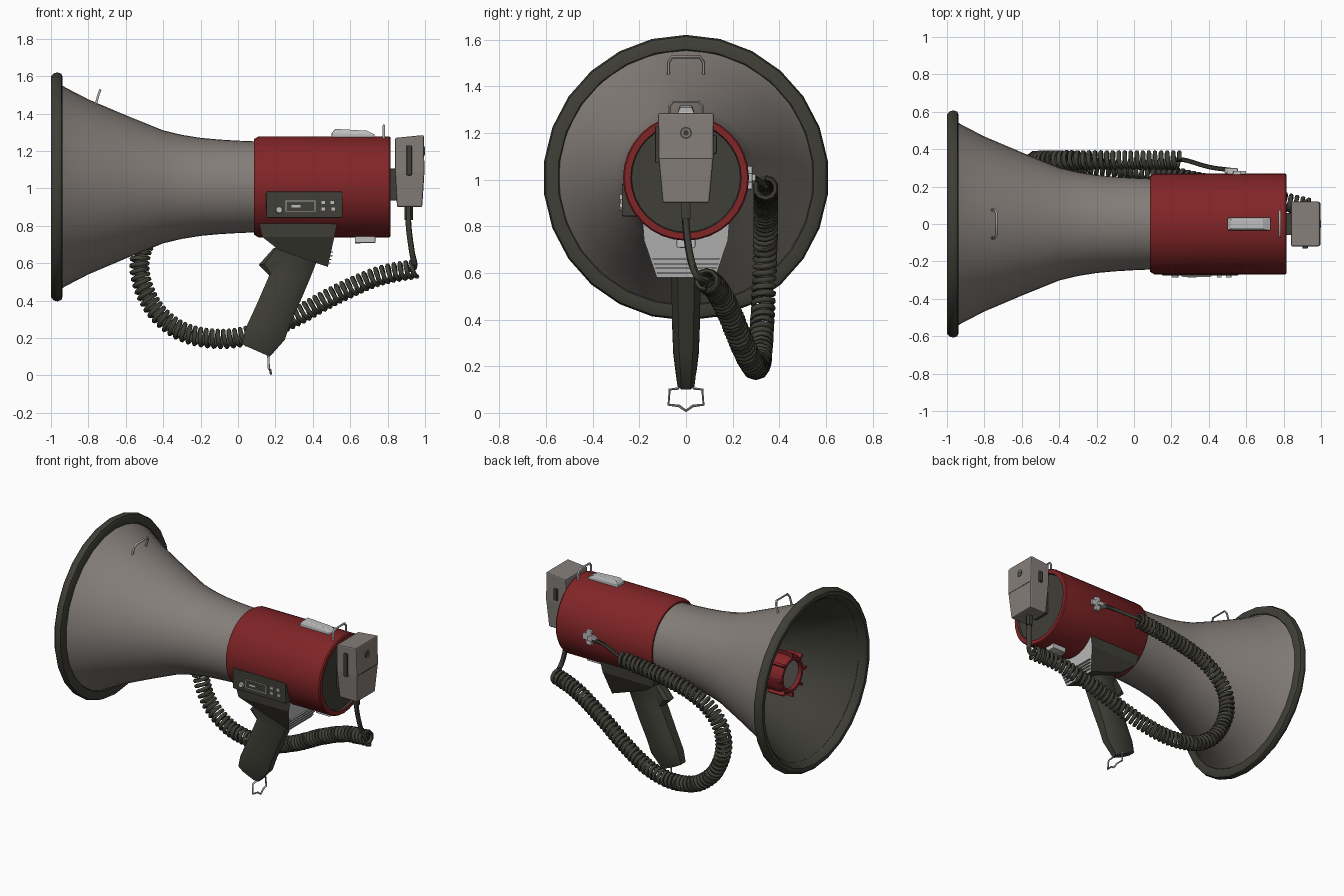
import bpy, bmesh
from math import sin, cos, pi, radians
from mathutils import Vector

if "Cube" in bpy.data.objects:
    bpy.data.objects.remove(bpy.data.objects["Cube"])

AXIS_Z = 1.008


def material(name, rgb, rough=0.6):
    m = bpy.data.materials.new(name)
    m.use_nodes = True
    m.diffuse_color = (*rgb, 1)
    node = m.node_tree.nodes["Principled BSDF"]
    node.inputs["Base Color"].default_value = (*rgb, 1)
    node.inputs["Roughness"].default_value = rough
    return m


GREY = material("warm grey plastic", (.235, .21, .193))
RED = material("red plastic", (.22, .018, .02))
DARK = material("charcoal rubber", (.05, .049, .038))
LIGHT = material("light grey plastic", (.52, .52, .53))
WIRE = material("steel wire", (.40, .39, .38))


def finish(bm, name, mats, smooth=None, bevel=0):
    me = bpy.data.meshes.new(name)
    bm.to_mesh(me)
    bm.free()
    ob = bpy.data.objects.new(name, me)
    bpy.context.collection.objects.link(ob)
    for m in mats:
        me.materials.append(m)
    if bevel:
        mod = ob.modifiers.new("soft edges", "BEVEL")
        mod.width, mod.segments, mod.limit_method = bevel, 2, "ANGLE"
    if smooth:
        bpy.ops.object.select_all(action="DESELECT")
        ob.select_set(True)
        bpy.context.view_layer.objects.active = ob
        bpy.ops.object.shade_smooth_by_angle(angle=radians(smooth))
    return ob


def lathe(name, profile, mats, rule=lambda i: 0, sides=32, closed=False):
    """Spin (x, radius) points around the long axis; rule picks a material per segment."""
    bm = bmesh.new()
    rings = [[bm.verts.new((x, r * sin(2 * pi * k / sides), AXIS_Z + r * cos(2 * pi * k / sides)))
              for k in range(sides)] for x, r in profile]
    n = len(rings)
    for i in range(n if closed else n - 1):
        a, b = rings[i], rings[(i + 1) % n]
        for k in range(sides):
            j = (k + 1) % sides
            bm.faces.new((a[k], b[k], b[j], a[j])).material_index = rule(i)
    bmesh.ops.remove_doubles(bm, verts=bm.verts, dist=1e-5)
    return finish(bm, name, mats, 35)


ROUND = [(.2, -1), (.8, -1), (1, -.55), (1, .55), (.8, 1), (.2, 1), (0, .55), (0, -.55)]
SQUARE = [(0, -1), (1, -1), (1, 1), (0, 1)]


def loft(name, rows, section, mats, rule=None, smooth=None, bevel=0):
    """Join sections running from (xl, zl) to (xr, zr) with half width w."""
    bm = bmesh.new()
    rings = [[bm.verts.new((xl + t * (xr - xl), v * w, zl + t * (zr - zl))) for t, v in section]
             for xl, zl, xr, zr, w in rows]
    n = len(section)
    for a, b in zip(rings, rings[1:]):
        for k in range(n):
            bm.faces.new((a[k], a[(k + 1) % n], b[(k + 1) % n], b[k]))
    bm.faces.new(rings[0])
    bm.faces.new(rings[-1])
    bmesh.ops.recalc_face_normals(bm, faces=bm.faces)
    if rule:
        for f in bm.faces:
            f.material_index = rule(f)
    return finish(bm, name, mats, smooth, bevel)


def box(name, centre, size, mat, bevel=0):
    bm = bmesh.new()
    bmesh.ops.create_cube(bm, size=1)
    bmesh.ops.scale(bm, vec=size, verts=bm.verts)
    bmesh.ops.translate(bm, vec=centre, verts=bm.verts)
    return finish(bm, name, [mat], None, bevel)


def tube(name, points, radius, mat, resolution=1):
    cu = bpy.data.curves.new(name, "CURVE")
    cu.dimensions = "3D"
    cu.bevel_depth, cu.bevel_resolution, cu.use_fill_caps = radius, resolution, True
    sp = cu.splines.new("POLY")
    sp.points.add(len(points) - 1)
    for p, co in zip(sp.points, points):
        p.co = (*co, 1)
    ob = bpy.data.objects.new(name, cu)
    bpy.context.collection.objects.link(ob)
    cu.materials.append(mat)
    bpy.ops.object.select_all(action="DESELECT")
    ob.select_set(True)
    bpy.context.view_layer.objects.active = ob
    bpy.ops.object.convert(target="MESH")
    bpy.ops.object.shade_smooth_by_angle(angle=radians(60))


def spline(pts, steps=12):
    """Smooth path through the given points."""
    p = [Vector(q) for q in pts]
    p = [2 * p[0] - p[1]] + p + [2 * p[-1] - p[-2]]
    out = []
    for a, b, c, d in zip(p, p[1:], p[2:], p[3:]):
        for s in range(steps):
            t = s / steps
            out.append(.5 * (2 * b + (c - a) * t + (2 * a - 5 * b + 4 * c - d) * t * t
                             + (3 * b - a - 3 * c + d) * t ** 3))
    return out + [p[-2]]


# Flared horn: dark inside, grey outside, with a rubber rim
outer = [(-.96, .555), (-.92, .53), (-.8, .468), (-.6, .383), (-.4, .302), (-.3, .278),
         (-.2, .262), (-.1, .253), (0, .247), (.1, .243)]
inner = [(x, r - .012) for x, r in reversed(outer)]
lathe("horn_bell", [(.1, 0)] + inner + outer, [DARK, GREY],
      lambda i: int(i > len(inner)), 40)
lathe("horn_rim", [(-.985, .55), (-1, .565), (-1, .59), (-.985, .607), (-.965, .612), (-.945, .605),
                   (-.937, .585), (-.937, .55), (-.955, .535)], [DARK], sides=26, closed=True)

# Driver inside the horn
lathe("driver_stem", [(-.72, 0), (-.72, .1), (-.4, .085), (.1, .085)], [DARK])
lathe("driver_ring", [(-.8, 0), (-.8, .092), (-.82, .1), (-.82, .118), (-.79, .132), (-.69, .132),
                      (-.68, .12), (-.68, 0)], [GREY, RED], lambda i: int(i > 0), 24)
for k in range(8):
    a = 2 * pi * k / 8
    fin = box("driver_fin", (0, 0, 0), (.12, .016, .03), RED)
    fin.location = (-.765, .135 * sin(a), AXIS_Z + .135 * cos(a))
    fin.rotation_euler = (-a, 0, 0)

# Main body with a recessed dark end
lathe("body_shell", [(.085, .2), (.085, .255), (.11, .27), (.808, .27), (.816, .264), (.816, .237),
                     (.8, .233), (.8, 0)], [RED, DARK], lambda i: int(i > 4))

# Control panel and its buttons
box("control_panel", (.355, -.24, .912), (.41, .07, .14), DARK, .006)
box("panel_slot_frame", (.335, -.277, .905), (.16, .008, .06), WIRE)
box("panel_slot", (.335, -.279, .905), (.15, .008, .05), DARK)
box("panel_slider", (.31, -.282, .905), (.05, .008, .012), LIGHT)
for x, z in ((.455, .925), (.505, .925), (.455, .89), (.51, .89)):
    box("panel_button", (x, -.279, z), (.024, .012, .02), LIGHT)
bm = bmesh.new()
bmesh.ops.create_cone(bm, cap_ends=True, segments=12, radius1=.02, radius2=.016, depth=.014)
knob = finish(bm, "panel_knob", [LIGHT])
knob.location, knob.rotation_euler = (.22, -.28, .885), (pi / 2, 0, 0)

# Bracket, grip and trigger
loft("handle_bracket", [(.11, .82, .53, .81, .185), (.13, .74, .515, .74, .18),
                        (.22, .67, .48, .58, .125)], SQUARE, [DARK, LIGHT],
     lambda f: int(f.normal.x > .7))
for k in range(4):
    z = .6 + .02 * k
    box("bracket_rib", (.488 + .005 * k, 0, z), (.012, .25 + .012 * k, .006), WIRE)
loft("grip", [(.2, .74, .49, .74, .1), (.2, .62, .425, .62, .068), (.165, .53, .39, .53, .062),
              (.1, .38, .335, .4, .06), (.04, .25, .28, .28, .055), (.02, .17, .25, .19, .045),
              (.035, .16, .17, .1, .036)], ROUND, [DARK], smooth=40)
loft("trigger", [(.19, .68, .26, .68, .045), (.11, .59, .26, .62, .045), (.17, .53, .24, .53, .04)],
     ROUND, [DARK])

# Switch, latch and wire loops
loft("top_switch", [(.5, 1.27, .73, 1.27, .034), (.5, 1.295, .73, 1.288, .034),
                    (.52, 1.318, .69, 1.308, .026)], SQUARE, [LIGHT], bevel=.004)
box("battery_latch", (.68, 0, .728), (.11, .08, .04), LIGHT, .005)
box("latch_tab", (.64, 0, .712), (.03, .05, .012), LIGHT)


def loop(name, foot, top, half):
    (x0, z0), (x1, z1) = foot, top
    side = [(x0, half, z0), (x0 + .7 * (x1 - x0), half, z0 + .75 * (z1 - z0)), (x1, half * .8, z1)]
    tube(name, side + [(x, -y, z) for x, y, z in reversed(side)], .007, WIRE)


loop("horn_strap_loop", (-.765, 1.435), (-.737, 1.525), .075)
loop("body_strap_loop", (.78, 1.255), (.78, 1.335), .07)
half = [(.16, .03, .105), (.162, .07, .1), (.165, .075, .035), (.172, .03, .03)]
tube("grip_wire_loop", half + [(.176, 0, .009)] + [(x, -y, z) for x, y, z in reversed(half)], .006, WIRE)

# Hand microphone with its hanger
box("microphone_hanger", (.825, 0, 1.02), (.06, .12, .17), DARK, .005)
loft("microphone", [(.85, .9, .985, .9, .1), (.84, 1.09, .997, 1.09, .117),
                    (.84, 1.27, .993, 1.285, .12)], SQUARE, [GREY], bevel=.008)
box("microphone_seam", (.992, 0, 1.09), (.012, .222, .006), DARK)
for y, h in ((-.12, .16), (.12, .08)):
    box("talk_button", (.915, y, 1.15), (.028, .024, h), DARK, .005)
for r, mat in ((.026, DARK), (.019, GREY), (.012, DARK)):
    bm = bmesh.new()
    bmesh.ops.create_cone(bm, cap_ends=True, segments=16, radius1=r, radius2=r, depth=.006)
    disc = finish(bm, "microphone_grille", [mat])
    disc.location, disc.rotation_euler = (.997 - r / 16, 0, 1.2), (0, pi / 2, 0)
    disc.location.x = .995 + (.026 - r) / 8

# Coiled cable between microphone and body
path = spline([(.95, .085, .57), (.75, .13, .53), (.52, .185, .43), (.3, .235, .31), (.1, .275, .225),
               (-.1, .3, .195), (-.3, .315, .235), (-.45, .325, .36), (-.525, .335, .55),
               (-.49, .34, .72), (-.34, .342, .85), (-.1, .342, .92), (.25, .342, .965)])
TURNS, STEPS, COIL = 84, 10, .043
lengths = [0]
for a, b in zip(path, path[1:]):
    lengths.append(lengths[-1] + (b - a).length)
coil, seg = [], 0
for i in range(TURNS * STEPS + 1):
    d = lengths[-1] * i / (TURNS * STEPS)
    while seg < len(path) - 2 and lengths[seg + 1] < d:
        seg += 1
    a, b = path[seg], path[seg + 1]
    n1 = (b - a).cross(Vector((0, 1, 0))).normalized()
    n2 = (b - a).cross(n1).normalized()
    t = 2 * pi * i / STEPS
    coil.append(a.lerp(b, (d - lengths[seg]) / (b - a).length) + COIL * (cos(t) * n1 + sin(t) * n2))
tube("coiled_cable", coil, .0125, DARK)
tube("microphone_cord", spline([(.912, 0, .91), (.912, 0, .8), (.93, .02, .66), (.945, .05, .585),
                                (.92, .09, .565)], 5), .016, DARK)
tube("strain_relief", [(.912, 0, .91), (.912, 0, .83)], .023, DARK)
tube("plug_cord", spline([(.22, .345, .965), (.28, .34, .975), (.4, .305, 1), (.52, .288, 1.008)], 5),
     .012, DARK)

# Cable plug on the far side of the body
box("plug_base", (.55, .272, 1.008), (.1, .024, .04), LIGHT, .004)
box("plug_cross", (.55, .272, 1.008), (.04, .024, .1), LIGHT, .004)
box("plug_sleeve", (.52, .285, 1.008), (.07, .028, .03), LIGHT, .005)
